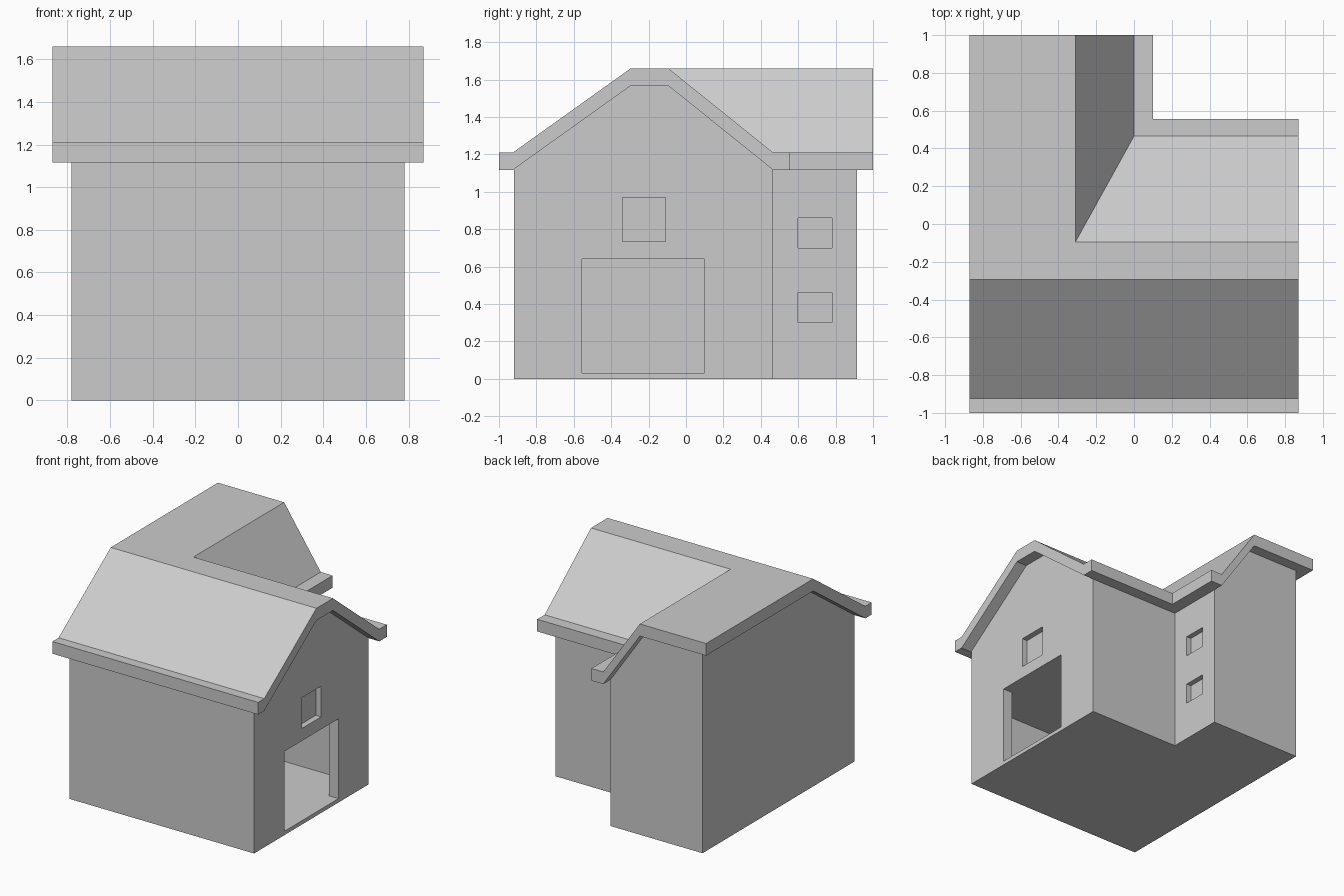
import bpy, bmesh

if "Cube" in bpy.data.objects:
    bpy.data.objects.remove(bpy.data.objects["Cube"])


def finish(bm, name):
    bmesh.ops.dissolve_limit(bm, angle_limit=0.01, verts=bm.verts[:], edges=bm.edges[:])
    bmesh.ops.recalc_face_normals(bm, faces=bm.faces[:])
    me = bpy.data.meshes.new(name)
    bm.to_mesh(me)
    bm.free()
    ob = bpy.data.objects.new(name, me)
    bpy.context.collection.objects.link(ob)
    return ob


def l_solid(name, front, inner, drop=None):
    """Surface made of straight front strips and L-shaped inner strips, given thickness.
    Each row is (list of xy points, z). drop=None extends straight down to z = 0."""
    bm = bmesh.new()
    rows = [[bm.verts.new((x, y, z)) for x, y in pts] for pts, z in front + inner]
    for a, b in zip(rows, rows[1:]):
        for i in range(min(len(a), len(b)) - 1):
            bm.faces.new((a[i], a[i + 1], b[i + 1], b[i]))
    ext = bmesh.ops.extrude_face_region(bm, geom=bm.faces[:], use_keep_orig=True)
    for v in ext["geom"]:
        if isinstance(v, bmesh.types.BMVert):
            v.co.z = 0 if drop is None else v.co.z - drop
    return finish(bm, name)


def prism(name, pts, z0, z1):
    bm = bmesh.new()
    f = bm.faces.new([bm.verts.new((x, y, z0)) for x, y in pts])
    ext = bmesh.ops.extrude_face_region(bm, geom=[f], use_keep_orig=True)
    for v in ext["geom"]:
        if isinstance(v, bmesh.types.BMVert):
            v.co.z = z1
    return finish(bm, name)


def recess(x0, x1, y0, y1, z0, z1):
    return prism("recess_cutter", [(x0, y0), (x1, y0), (x1, y1), (x0, y1)], z0, z1)


def ell(xe, ye, x, y):
    # row running along the main wing, turning into the back wing
    return [(xe, y), (x, y), (x, ye)]


def straight(xe, y):
    return [(xe, y), (-xe, y)]


# Roof slab: front eave and slope, L-shaped flat ridge, inner slope and eave
R = 0.87
l_solid("roof",
        [(straight(R, -1.0), 1.21), (straight(R, -0.925), 1.21)],
        [(ell(R, 1.0, -R, -0.295), 1.66), (ell(R, 1.0, -0.31, -0.095), 1.66),
         (ell(R, 1.0, 0.0, 0.465), 1.21), (ell(R, 1.0, 0.10, 0.555), 1.21)],
        drop=0.093)

# Walls: the same form, reaching up into the roof slab
W, B = 0.78, 0.915
walls = l_solid("walls",
                [(straight(W, -0.92), 1.165)],
                [(ell(W, B, -W, -0.295), 1.61), (ell(W, B, -0.31, -0.095), 1.61),
                 (ell(W, B, 0.0, 0.465), 1.165)])

# Room with doorway, gable window, two stacked wing windows
cutters = [
    prism("room_cutter", [(0.9, -0.555), (0.9, 0.10), (0.70, 0.10), (0.70, 0.385), (-0.70, 0.385),
                          (-0.70, -0.84), (0.70, -0.84), (0.70, -0.555)], 0.03, 0.64),
    recess(0.735, 0.9, -0.34, -0.11, 0.735, 0.97),
    recess(-0.04, 0.1, 0.60, 0.78, 0.30, 0.46),
    recess(-0.04, 0.1, 0.60, 0.78, 0.70, 0.86),
]
bpy.context.view_layer.objects.active = walls
for c in cutters:
    c.hide_render = True
    m = walls.modifiers.new("cut", "BOOLEAN")
    m.operation = "DIFFERENCE"
    m.solver = "EXACT"
    m.object = c
    bpy.ops.object.modifier_apply(modifier=m.name)
for c in cutters:
    bpy.data.objects.remove(c)
